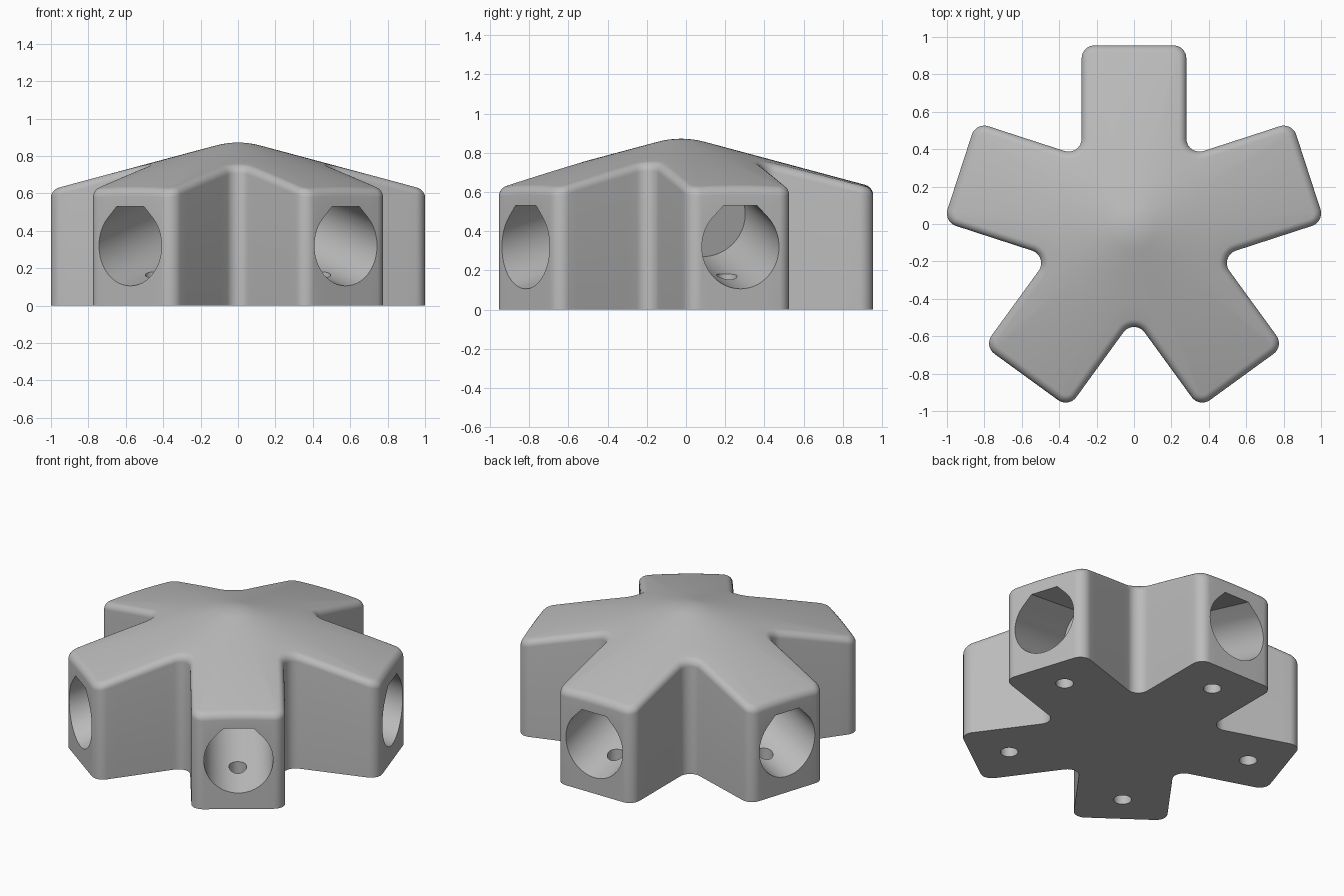
import bpy, bmesh, math
from mathutils import Vector

if "Cube" in bpy.data.objects:
    bpy.data.objects.remove(bpy.data.objects["Cube"])

ARMS = [math.radians(90 + 72 * i) for i in range(5)]
CY = -0.025                     # hub axis position in y
REACH, HALF, ROUND = 0.98, 0.28, 0.07
SLOPE, APEX, CAP = math.tan(math.radians(15)), 0.888, 0.12
FILLET = 0.04

grey = bpy.data.materials.new("plain grey")
grey.diffuse_color = (0.5, 0.5, 0.5, 1)
grey.use_nodes = True
grey.node_tree.nodes["Principled BSDF"].inputs["Base Color"].default_value = grey.diffuse_color


def cone_z(r):
    """Sloped roof with a rounded peak."""
    if r < CAP:
        return APEX - SLOPE * (CAP / 2 + r * r / (2 * CAP))
    return APEX - SLOPE * r


def arc(cx, cy, r, a0, a1, n=8):
    return [(cx + r * math.cos(math.radians(a0 + (a1 - a0) * i / n)),
             cy + r * math.sin(math.radians(a0 + (a1 - a0) * i / n))) for i in range(n + 1)]


def between(p, q, n=8):
    return [(p[0] + (q[0] - p[0]) * i / n, p[1] + (q[1] - p[1]) * i / n) for i in range(1, n)]


def outline(s):
    """Five-armed rounded outline, moved inward by s."""
    k, ri, ro = REACH - ROUND, ROUND - s, ROUND + s
    low = arc(k, -(HALF - ROUND), ri, -90, 0)
    high = arc(k, HALF - ROUND, ri, 0, 90)
    d = (HALF + ROUND) / math.sin(math.radians(36))
    notch = arc(d * math.cos(math.radians(36)), HALF + ROUND, ro, 270, 162, 12)
    nx, ny = notch[0]
    start = (nx, -ny)
    arm = between(start, low[0]) + low + between(low[-1], high[0]) + high
    arm += between(high[-1], notch[0]) + notch
    pts = []
    for a in ARMS:
        c, n = math.cos(a), math.sin(a)
        pts += [(x * c - y * n, x * n + y * c) for x, y in arm]
    return pts


def make_object(name, bm):
    bmesh.ops.recalc_face_normals(bm, faces=bm.faces)
    me = bpy.data.meshes.new(name)
    bm.to_mesh(me)
    bm.free()
    ob = bpy.data.objects.new(name, me)
    bpy.context.collection.objects.link(ob)
    me.materials.append(grey)
    return ob


def bridge(bm, a, b):
    for i in range(len(a)):
        j = (i + 1) % len(a)
        bm.faces.new((a[i], a[j], b[j], b[i]))


def prism(bm, profile, origin, side, up, axis, t0, t1):
    rings = [[bm.verts.new(origin + side * x + up * y + axis * t) for x, y in profile]
             for t in (t0, t1)]
    bridge(bm, *rings)
    for r in rings:
        bm.faces.new(r)


# Hub body: walls, rounded rim, conical roof
bm = bmesh.new()
rings = [[bm.verts.new((x, y + CY, 0)) for x, y in outline(0)]]
bm.faces.new(rings[0])
for i in range(7):
    a = math.pi / 2 * i / 6
    s, drop = FILLET * (1 - math.cos(a)), FILLET * (1 - math.sin(a))
    rings.append([bm.verts.new((x, y + CY, cone_z(math.hypot(x, y)) - drop))
                  for x, y in outline(s)])
inner = outline(FILLET)
for r in (0.4, 0.25, CAP, 0.09, 0.06, 0.03):
    rings.append([bm.verts.new((x * r / math.hypot(x, y), y * r / math.hypot(x, y) + CY, cone_z(r)))
                  for x, y in inner])
for a, b in zip(rings, rings[1:]):
    bridge(bm, a, b)
peak = bm.verts.new((0, CY, cone_z(0)))
last = rings[-1]
for i in range(len(last)):
    bm.faces.new((last[i], last[(i + 1) % len(last)], peak))
hub = make_object("hub_body", bm)

# Cutters: sloping flat-topped teardrop sockets and vertical screw holes
R, FLAT = 0.207, 0.203
tip = R * math.sqrt(2) - FLAT
teardrop = arc(0, 0, R, 135, 405, 48) + [(tip, FLAT), (-tip, FLAT)]
circle = arc(0, 0, 0.053, 0, 360, 32)[:-1]
sockets, screws = bmesh.new(), bmesh.new()
phi = math.atan(SLOPE)
for a in ARMS:
    out = Vector((math.cos(a), math.sin(a), 0))
    side = Vector((-math.sin(a), math.cos(a), 0))
    z = Vector((0, 0, 1))
    axis = out * math.cos(phi) - z * math.sin(phi)
    up = out * math.sin(phi) + z * math.cos(phi)
    hub_axis = Vector((0, CY, 0))
    prism(sockets, teardrop, hub_axis + out * REACH + z * 0.32, side, up, axis, -0.58, 0.2)
    prism(screws, circle, hub_axis + out * 0.752, side, out, z, -0.1, 0.3)

bpy.context.view_layer.objects.active = hub
for name, b in (("socket_cutter", sockets), ("screw_cutter", screws)):
    cutter = make_object(name, b)
    cutter.hide_render = True
    mod = hub.modifiers.new(name, 'BOOLEAN')
    mod.operation, mod.solver, mod.object = 'DIFFERENCE', 'EXACT', cutter
    bpy.ops.object.modifier_apply(modifier=name)
    bpy.data.objects.remove(cutter)

hub.select_set(True)
bpy.ops.object.shade_smooth_by_angle(angle=math.radians(30))
